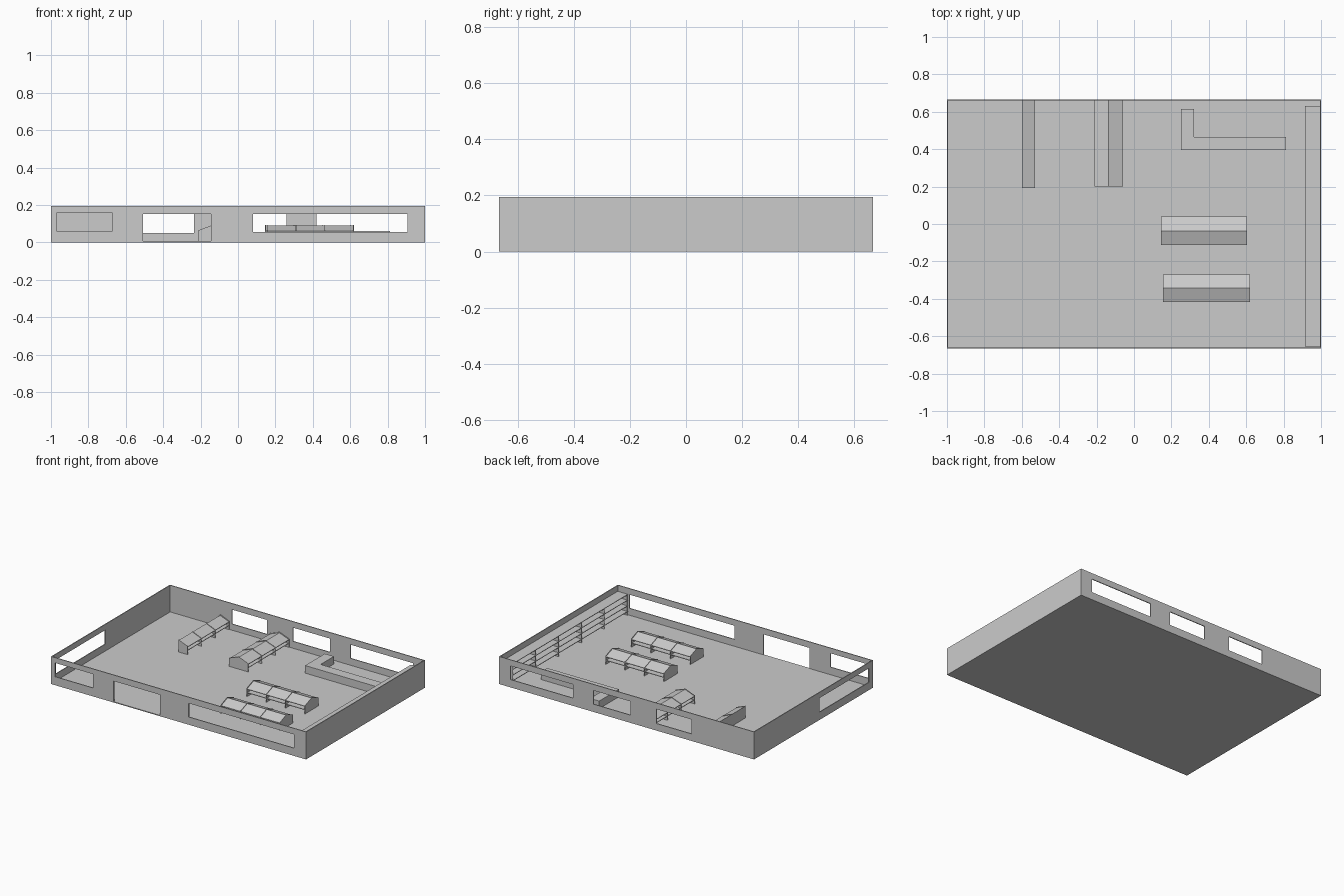
import bpy, bmesh, math
from mathutils import Matrix

if "Cube" in bpy.data.objects:
    bpy.data.objects.remove(bpy.data.objects["Cube"])

H, FLOOR, T = 0.195, 0.006, 0.006     # wall height, slab and wall thickness
X, Y = 1.0, 0.666


def finish(name, bm, matrix=None):
    bmesh.ops.recalc_face_normals(bm, faces=bm.faces)
    me = bpy.data.meshes.new(name)
    bm.to_mesh(me)
    bm.free()
    ob = bpy.data.objects.new(name, me)
    if matrix:
        ob.matrix_world = matrix
    bpy.context.collection.objects.link(ob)
    return ob


def add_box(bm, x0, x1, y0, y1, z0, z1):
    m = Matrix.Translation(((x0 + x1) / 2, (y0 + y1) / 2, (z0 + z1) / 2)) @ \
        Matrix.Diagonal((x1 - x0, y1 - y0, z1 - z0, 1))
    bmesh.ops.create_cube(bm, size=1, matrix=m)


def add_profile(bm, yz, x0, x1):
    """Extrude a y-z outline along x."""
    f = bm.faces.new([bm.verts.new((x0, y, z)) for y, z in yz])
    r = bmesh.ops.extrude_face_region(bm, geom=[f], use_keep_orig=True)
    vs = [v for v in r["geom"] if isinstance(v, bmesh.types.BMVert)]
    bmesh.ops.translate(bm, verts=vs, vec=(x1 - x0, 0, 0))


def box(name, *dims):
    bm = bmesh.new()
    add_box(bm, *dims)
    return finish(name, bm)


# floor slab
box("floor", -X, X, -Y, Y, 0, FLOOR)


def wall(name, dims, openings):
    ob = box(name, *dims)
    if openings:
        bm = bmesh.new()
        for o in openings:
            add_box(bm, *o)
        cut = finish(name + "_cutter", bm)
        cut.hide_render = True
        cut.hide_viewport = True
        mod = ob.modifiers.new("openings", "BOOLEAN")
        mod.operation, mod.solver, mod.object = "DIFFERENCE", "EXACT", cut
    return ob


Z0, Z1 = 0.055, 0.152
# front wall: window, doorway, shop window
wall("front_wall", (-X, X, -Y, -Y + T, FLOOR, H),
     [(-0.97, -0.67, -0.7, -0.6, 0.06, 0.158),
      (-0.508, -0.145, -0.7, -0.6, -0.05, Z1),
      (0.08, 0.905, -0.7, -0.6, Z0, Z1)])
# back wall: three windows
wall("back_wall", (-X, X, Y - T, Y, FLOOR, H),
     [(a, b, 0.6, 0.7, Z0 if a > -0.3 else 0.05, Z1)
      for a, b in ((-0.51, -0.235), (-0.03, 0.26), (0.42, 0.91))])
# side walls: window on the left only
wall("left_wall", (-X, -X + T, -Y + T, Y - T, FLOOR, H),
     [(-1.1, -0.9, -0.62, -0.065, Z0, 0.155)])
wall("right_wall", (X - T, X, -Y + T, Y - T, FLOOR, H), [])


# display racks: upright dividers, back board, shelf and sloped top in three bays
def rack(name, length, depth, matrix, double=True, bays=3):
    t, low, high = 0.004, 0.065, 0.093
    bm = bmesh.new()
    outline = [(0, FLOOR), (depth, FLOOR), (depth, low), (0, high)]
    for i in range(bays + 1):
        x = i * (length - t) / bays
        add_profile(bm, outline, x, x + t)
    in0, in1 = t, length - t
    add_box(bm, in0, in1, 0, t / 2, FLOOR, high - 0.006)
    add_box(bm, in0, in1, 0, depth - 0.004, 0.03, 0.034)
    d = 0.004
    add_profile(bm, [(0, high - 2 * d), (depth, low - 2 * d),
                     (depth, low - d), (0, high - d)], in0, in1)
    ob = finish(name, bm, matrix)
    if double:
        mod = ob.modifiers.new("mirror", "MIRROR")
        mod.use_axis = (False, True, False)
        mod.use_mirror_merge = False
    return ob


rack("centre_rack_front", 0.465, 0.073, Matrix.Translation((0.155, -0.343, 0)))
rack("centre_rack_back", 0.46, 0.076, Matrix.Translation((0.145, -0.037, 0)))
turn = Matrix.Rotation(-math.pi / 2, 4, "Z")      # length runs to -y, depth to +x
rack("wall_end_rack_double", 0.46, 0.075, Matrix.Translation((-0.135, 0.66, 0)) @ turn)
rack("wall_end_rack_single", 0.468, 0.07, Matrix.Translation((-0.6, 0.66, 0)) @ turn, False)

# L-shaped counter
bm = bmesh.new()
pts = [(0.25, 0.395), (0.812, 0.395), (0.812, 0.466), (0.322, 0.466), (0.322, 0.615), (0.25, 0.615)]
f = bm.faces.new([bm.verts.new((x, y, FLOOR)) for x, y in pts])
r = bmesh.ops.extrude_face_region(bm, geom=[f], use_keep_orig=True)
bmesh.ops.translate(bm, vec=(0, 0, 0.06 - FLOOR),
                    verts=[v for v in r["geom"] if isinstance(v, bmesh.types.BMVert)])
finish("counter", bm)

# long wall shelving on the right side
bm = bmesh.new()
sx, sy0, sy1, t = 0.915, -0.655, 0.63, 0.004
for z in (0.03, 0.07, 0.11, 0.15):
    add_box(bm, sx, X - T, sy0, sy1, z, z + t)
for i in range(6):
    y = sy0 + i * (sy1 - sy0 - t) / 5
    add_box(bm, sx + 0.002, X - T, y, y + t, FLOOR, 0.152)
finish("wall_shelves", bm)
